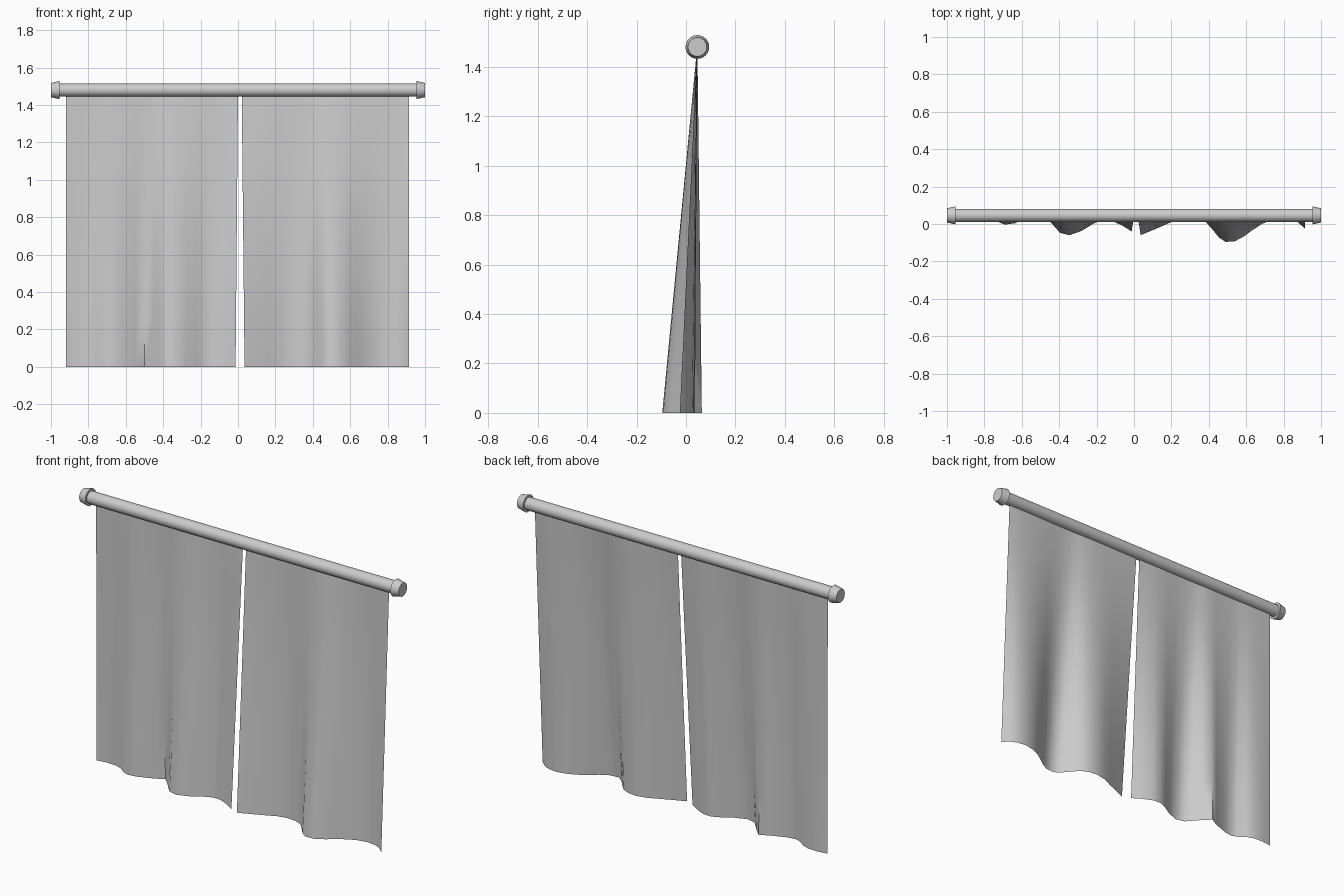
import bpy, math

if "Cube" in bpy.data.objects:
    bpy.data.objects.remove(bpy.data.objects["Cube"])

ROD_Y, ROD_Z = 0.046, 1.48
SIDES = 24


def make_object(name, verts, faces, angle):
    mesh = bpy.data.meshes.new(name)
    mesh.from_pydata(verts, [], faces)
    mesh.update()
    ob = bpy.data.objects.new(name, mesh)
    bpy.context.collection.objects.link(ob)
    bpy.ops.object.select_all(action='DESELECT')
    ob.select_set(True)
    bpy.context.view_layer.objects.active = ob
    bpy.ops.object.shade_smooth_by_angle(angle=math.radians(angle))
    return ob


def lathe_x(name, profile):
    """Turn (x, radius) points, x ascending, around the rod axis, capped."""
    verts = [(x, ROD_Y + r * math.cos(2 * math.pi * i / SIDES),
              ROD_Z + r * math.sin(2 * math.pi * i / SIDES))
             for x, r in profile for i in range(SIDES)]
    faces = []
    for k in range(len(profile) - 1):
        for i in range(SIDES):
            j = (i + 1) % SIDES
            a, b = k * SIDES, (k + 1) * SIDES
            faces.append((a + i, b + i, b + j, a + j))
    last = (len(profile) - 1) * SIDES
    faces.append(tuple(range(SIDES)))
    faces.append(tuple(reversed(range(last, last + SIDES))))
    for n, f in enumerate(faces):
        faces[n] = tuple(reversed(f))
    return make_object(name, verts, faces, 30)


def curtain(name, hem, top_x0, top_x1, rows=6, top=1.46):
    """Cloth whose wavy hem flattens to a straight line under the rod."""
    x0, x1 = hem[0][0], hem[-1][0]
    n = len(hem)
    verts, faces = [], []
    for r in range(rows + 1):
        t = r / rows
        for x, y in hem:
            tx = top_x0 + (top_x1 - top_x0) * (x - x0) / (x1 - x0)
            verts.append((x + (tx - x) * t, y + (ROD_Y - y) * t * 0.98, top * t))
    for r in range(rows):
        for i in range(n - 1):
            a = r * n + i
            faces.append((a, a + 1, a + n + 1, a + n))
    return make_object(name, verts, faces, 60)


# Rod and flared end caps
lathe_x("curtain_rod", [(-0.97, 0.035), (0.97, 0.035)])
cap = [(-1.0, 0.038), (-0.955, 0.048)]
lathe_x("left_end_cap", cap)
lathe_x("right_end_cap", [(-x, r) for x, r in reversed(cap)])

# Left panel, with one sharp fold at x = -0.5
curtain("left_curtain", [
    (-0.92, 0.048), (-0.86, 0.056), (-0.80, 0.053), (-0.76, 0.038),
    (-0.72, 0.008), (-0.69, -0.003), (-0.64, 0.003), (-0.60, 0.018),
    (-0.55, 0.036), (-0.50, 0.064), (-0.455, 0.02), (-0.42, -0.02),
    (-0.395, -0.048), (-0.345, -0.06), (-0.28, -0.037), (-0.22, 0.0),
    (-0.17, 0.022), (-0.12, 0.018), (-0.06, -0.01), (-0.013, -0.04)],
    -0.92, 0.0)

# Right panel
curtain("right_curtain", [
    (0.035, -0.06), (0.10, -0.033), (0.17, -0.003), (0.23, 0.024),
    (0.29, 0.036), (0.34, 0.03), (0.385, 0.01), (0.42, -0.03),
    (0.455, -0.073), (0.49, -0.096), (0.54, -0.092), (0.59, -0.065),
    (0.63, -0.035), (0.68, -0.002), (0.73, 0.02), (0.79, 0.032),
    (0.84, 0.025), (0.875, 0.01), (0.915, -0.025)],
    0.02, 0.915)
